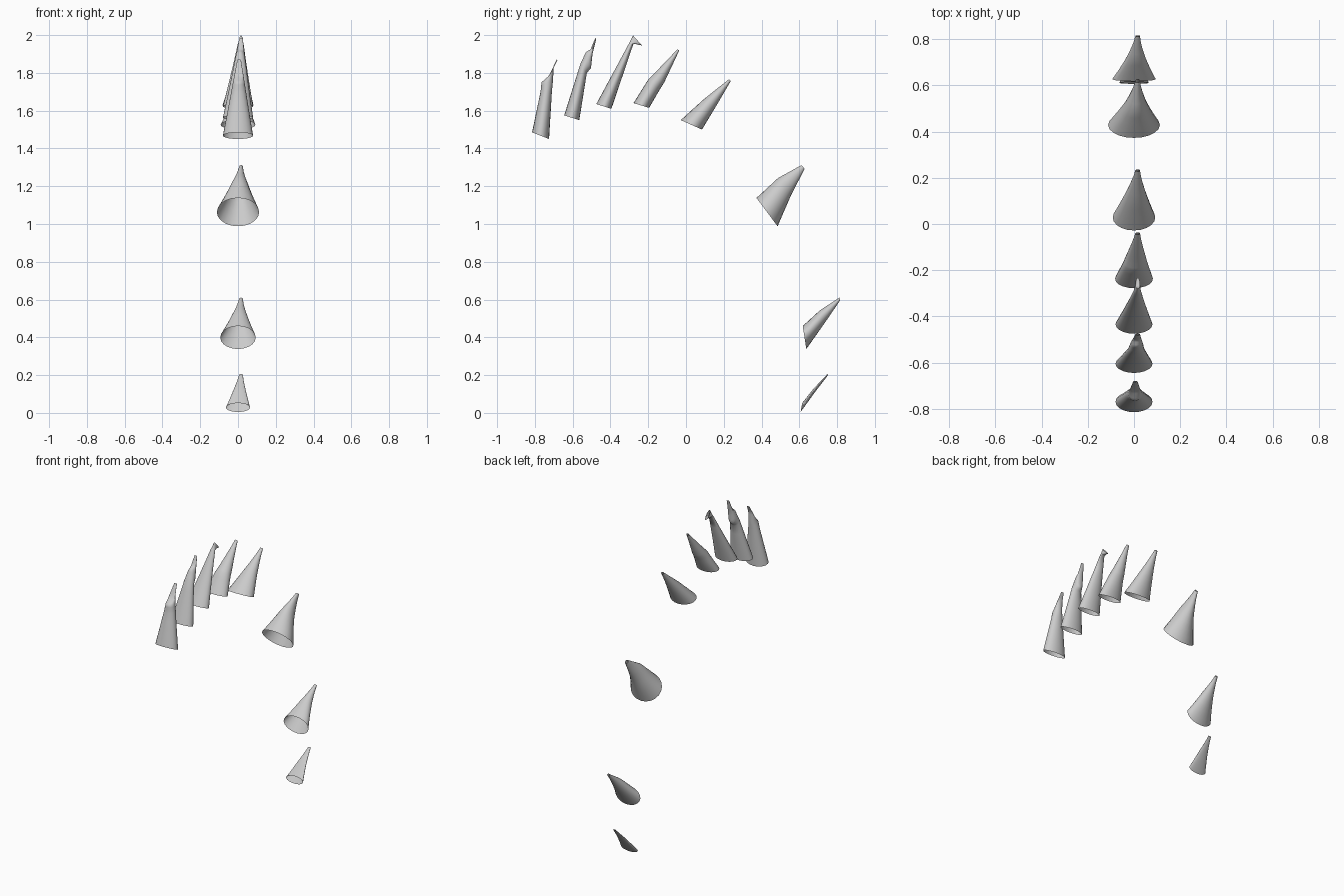
import bpy, bmesh, math

if "Cube" in bpy.data.objects:
    bpy.data.objects.remove(bpy.data.objects["Cube"])

SIDES = 20
STEPS = 4  # rings between profile points


def lerp(a, b, f):
    return a + (b - a) * f


def spike(name, upper, lower, half_width, taper, lean=0.016):
    """Open hollow horn lofted between an upper and a lower (y, z) side profile."""
    rings = []
    for i in range(len(upper) - 1):
        for s in range(STEPS):
            f = s / STEPS
            rings.append([lerp(p[i][k], p[i + 1][k], f) for p in (upper, lower) for k in (0, 1)])
    rings.append([*upper[-1], *lower[-1]])

    # distance along the centre line drives the width
    mids = [((a + c) / 2, (b + d) / 2) for a, b, c, d in rings]
    dist = [0.0]
    for p, q in zip(mids, mids[1:]):
        dist.append(dist[-1] + math.dist(p, q))

    bm = bmesh.new()
    loops = []
    for (uy, uz, ly, lz), (cy, cz), d in zip(rings, mids, dist):
        t = d / dist[-1]
        w = 0.01 + (half_width - 0.01) * (1 - t) ** taper
        loop = []
        for j in range(SIDES):
            a = 2 * math.pi * j / SIDES
            c = math.cos(a)
            loop.append(bm.verts.new((lean * t + w * math.sin(a),
                                      cy + (uy - ly) / 2 * c,
                                      cz + (uz - lz) / 2 * c)))
        loops.append(loop)
    for lo, hi in zip(loops, loops[1:]):
        for j in range(SIDES):
            k = (j + 1) % SIDES
            bm.faces.new((lo[j], lo[k], hi[k], hi[j])).smooth = True
    bmesh.ops.recalc_face_normals(bm, faces=bm.faces)
    mesh = bpy.data.meshes.new(name)
    bm.to_mesh(mesh)
    bm.free()
    bpy.context.collection.objects.link(bpy.data.objects.new(name, mesh))


# upright spikes along the top of the arc
spike("front_spike",
      [(-.815, 1.485), (-.77, 1.70), (-.765, 1.75), (-.725, 1.785), (-.685, 1.87)],
      [(-.725, 1.45), (-.71, 1.70), (-.705, 1.75), (-.70, 1.83), (-.68, 1.868)], .08, 1.05, .006)
spike("second_spike",
      [(-.645, 1.575), (-.56, 1.845), (-.53, 1.91), (-.505, 1.925), (-.48, 1.985)],
      [(-.565, 1.55), (-.525, 1.80), (-.503, 1.825), (-.495, 1.90), (-.475, 1.98)], .08, 1.1)
spike("hooked_spike",
      [(-.475, 1.635), (-.305, 1.95), (-.28, 1.998)],
      [(-.395, 1.61), (-.278, 1.955), (-.233, 1.945)], .08, 1.1)
spike("fourth_spike",
      [(-.278, 1.64), (-.20, 1.765), (-.165, 1.80), (-.045, 1.925)],
      [(-.195, 1.615), (-.14, 1.71), (-.115, 1.75), (-.036, 1.918)], .082, 1.15)

# broad, swept spikes down the back of the arc
spike("fifth_spike",
      [(-.028, 1.55), (.09, 1.657), (.228, 1.767)],
      [(.085, 1.50), (.16, 1.625), (.237, 1.757)], .092, 1.25)
spike("sixth_spike",
      [(.373, 1.138), (.487, 1.243), (.612, 1.312)],
      [(.485, .988), (.555, 1.15), (.628, 1.292)], .112, 1.35)
spike("seventh_spike",
      [(.618, .46), (.709, .543), (.812, .61)],
      [(.637, .338), (.735, .477), (.817, .597)], .094, 1.35)
spike("tail_spike",
      [(.615, .052), (.675, .128), (.748, .205)],
      [(.607, .005), (.683, .11), (.752, .20)], .064, 1.2)
